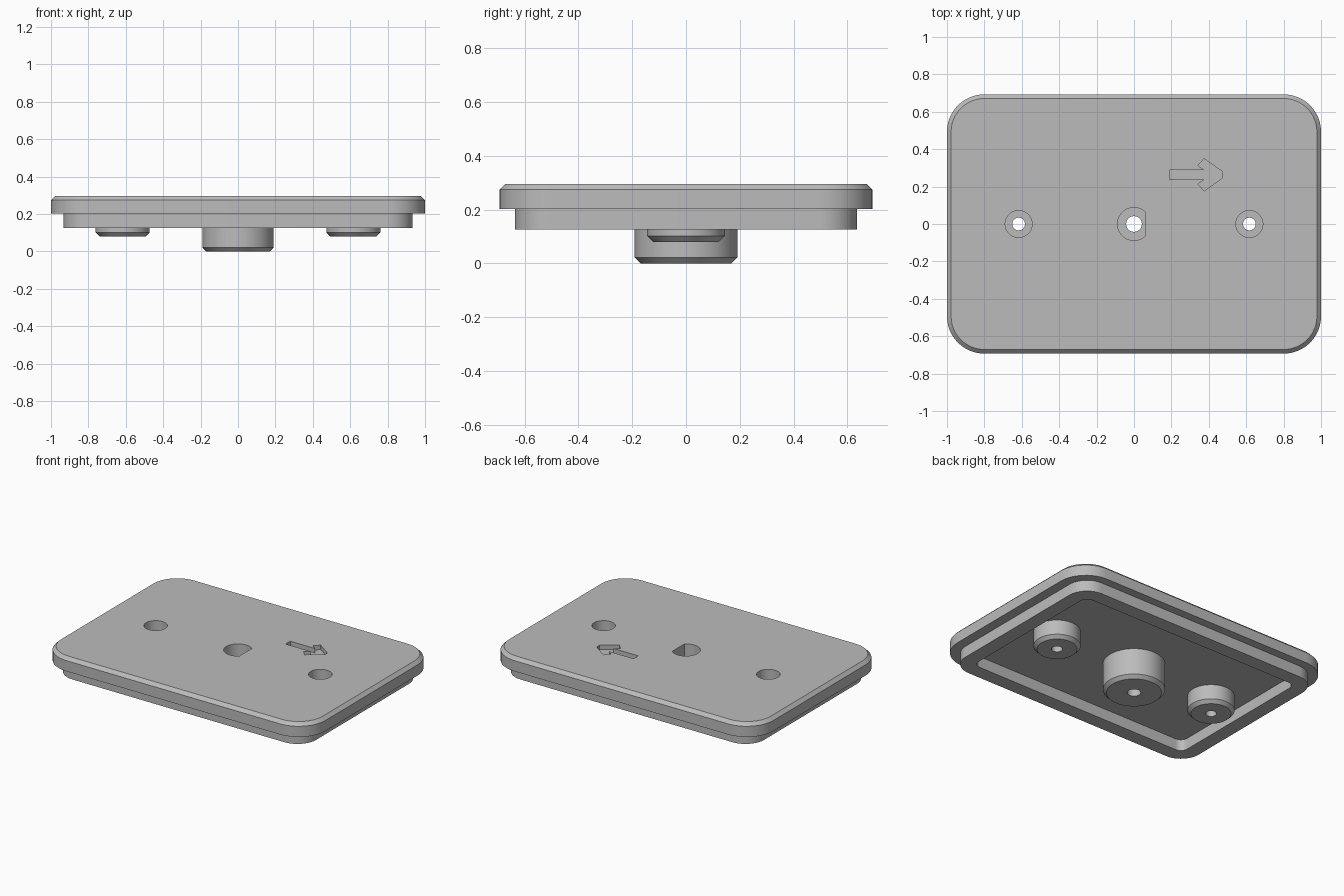
import bpy, bmesh, math

if "Cube" in bpy.data.objects:
    bpy.data.objects.remove(bpy.data.objects["Cube"])

grey = bpy.data.materials.new("light grey")
grey.diffuse_color = (0.5, 0.5, 0.5, 1)
grey.use_nodes = True
grey.node_tree.nodes["Principled BSDF"].inputs["Base Color"].default_value = grey.diffuse_color


def arc(cx, cy, r, a0, a1, n):
    return [(cx + r * math.cos(a0 + (a1 - a0) * i / n),
             cy + r * math.sin(a0 + (a1 - a0) * i / n)) for i in range(n + 1)]


def circle(cx, r, n=64):
    return arc(cx, 0, r, 0, math.tau, n)[:-1]


def rounded_rect(hx, hy, r, n=12):
    pts = []
    for k, (sx, sy) in enumerate([(1, 1), (-1, 1), (-1, -1), (1, -1)]):
        a = k * math.pi / 2
        pts += arc(sx * (hx - r), sy * (hy - r), r, a, a + math.pi / 2, n)
    return pts


def loft(name, rings):
    """Closed solid through (outline, z) rings, listed bottom to top."""
    bm = bmesh.new()
    loops = [[bm.verts.new((x, y, z)) for x, y in pts] for pts, z in rings]
    n = len(loops[0])
    for lo, hi in zip(loops, loops[1:]):
        for i in range(n):
            j = (i + 1) % n
            bm.faces.new((lo[i], lo[j], hi[j], hi[i]))
    bm.faces.new(loops[0][::-1])
    bm.faces.new(loops[-1])
    bmesh.ops.recalc_face_normals(bm, faces=bm.faces)
    me = bpy.data.meshes.new(name)
    bm.to_mesh(me)
    bm.free()
    me.materials.append(grey)
    ob = bpy.data.objects.new(name, me)
    bpy.context.collection.objects.link(ob)
    return ob


def combine(target, other, operation):
    mod = target.modifiers.new(operation.lower(), 'BOOLEAN')
    mod.operation, mod.solver, mod.object = operation, 'EXACT', other
    bpy.context.view_layer.objects.active = target
    bpy.ops.object.modifier_apply(modifier=mod.name)
    bpy.data.objects.remove(other)


# Top plate with chamfered upper edge
plate = loft("cover_plate", [(rounded_rect(1, 0.693, 0.2), 0.202),
                             (rounded_rect(1, 0.693, 0.2), 0.274),
                             (rounded_rect(0.978, 0.671, 0.178), 0.296)])

# Hollow lip under the plate
lip = loft("lip", [(rounded_rect(0.933, 0.636, 0.14), 0.126),
                   (rounded_rect(0.933, 0.636, 0.14), 0.24)])
recess = loft("lip_recess", [(rounded_rect(0.835, 0.538, 0.05), 0.05),
                             (rounded_rect(0.835, 0.538, 0.05), 0.3)])
combine(lip, recess, 'DIFFERENCE')
combine(plate, lip, 'UNION')

# Bosses with chamfered ends: x, radius, bottom height
for x, r, z in [(0, 0.191, 0), (-0.617, 0.145, 0.08), (0.617, 0.145, 0.08)]:
    boss = loft("boss", [(circle(x, r - 0.022), z), (circle(x, r), z + 0.022),
                         (circle(x, r), 0.24)])
    combine(plate, boss, 'UNION')

# Counterbores: round at the sides, D-shaped in the middle
a = math.acos(0.058 / 0.088)
d_shape = arc(0, 0, 0.088, a, math.tau - a, 48)
for outline, z in [(d_shape, 0.05), (circle(-0.617, 0.072), 0.12),
                   (circle(0.617, 0.072), 0.12)]:
    combine(plate, loft("counterbore", [(outline, z), (outline, 0.4)]), 'DIFFERENCE')

# Through holes
for x, r in [(0, 0.042), (-0.617, 0.034), (0.617, 0.034)]:
    pts = circle(x, r, 48)
    combine(plate, loft("through_hole", [(pts, -0.1), (pts, 0.4)]), 'DIFFERENCE')

# Engraved arrow, mirrored about its axis
half = [(0.19, 0.025), (0.376, 0.025), (0.342, 0.05), (0.375, 0.086), (0.474, 0.016)]
arrow = [(x, 0.263 + y) for x, y in half] + [(x, 0.263 - y) for x, y in reversed(half)]
combine(plate, loft("arrow_cut", [(arrow, 0.266), (arrow, 0.4)]), 'DIFFERENCE')

# Smooth the curved walls, keep edges sharp
plate.select_set(True)
bpy.context.view_layer.objects.active = plate
bpy.ops.object.shade_smooth_by_angle(angle=math.radians(30))
